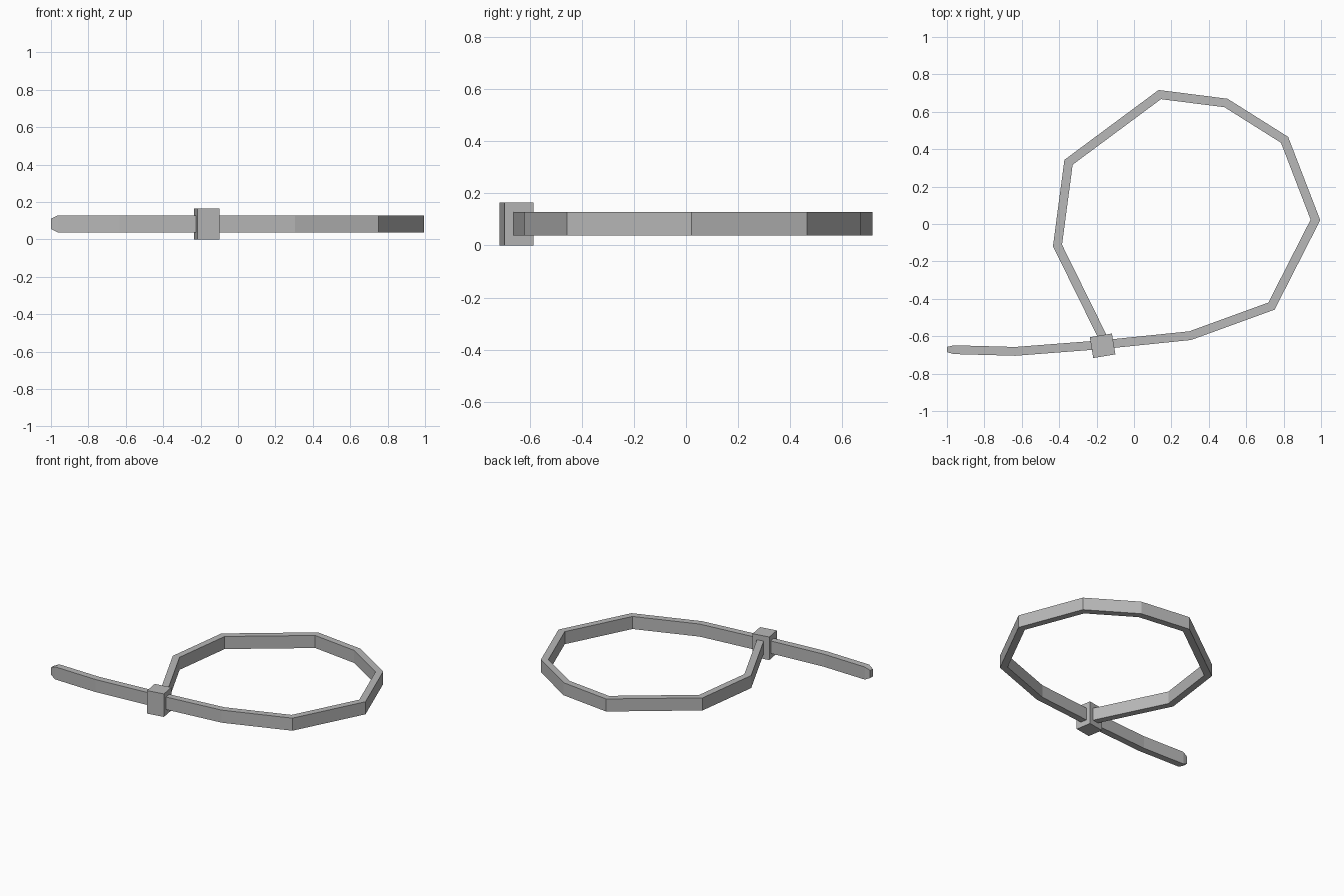
import bpy, bmesh, math
from mathutils import Vector

cube = bpy.data.objects.get("Cube")
if cube:
    bpy.data.objects.remove(cube, do_unlink=True)

grey = bpy.data.materials.new("light_grey_plastic")
grey.use_nodes = True
colour = (0.48, 0.48, 0.48, 1)
grey.diffuse_color = colour
grey.node_tree.nodes["Principled BSDF"].inputs["Base Color"].default_value = colour

MID_Z = 0.083      # height of the strap's centre line
THICK = 0.047      # strap thickness
TALL = 0.09        # strap width, standing on edge


def add_object(name, bm):
    bmesh.ops.recalc_face_normals(bm, faces=bm.faces)
    mesh = bpy.data.meshes.new(name)
    bm.to_mesh(mesh)
    bm.free()
    mesh.materials.append(grey)
    obj = bpy.data.objects.new(name, mesh)
    bpy.context.collection.objects.link(obj)
    return obj


def sweep_strap(name, path, tip_scale):
    """Sweep a rectangle along a flat path with mitred corners and a narrowed tip."""
    pts = [Vector(p) for p in path]
    bm = bmesh.new()
    rings = []
    for i, p in enumerate(pts):
        before = (p - pts[i - 1]).normalized() if i else None
        after = (pts[i + 1] - p).normalized() if i < len(pts) - 1 else None
        before, after = before or after, after or before
        tangent = (before + after).normalized()
        side = Vector((-tangent.y, tangent.x))
        scale = tip_scale if i == len(pts) - 1 else 1
        half = side * (THICK / 2 * scale / tangent.dot(after))
        h = TALL / 2 * scale
        rings.append([bm.verts.new((p.x + s * half.x, p.y + s * half.y, MID_Z + z))
                      for s, z in ((-1, -h), (1, -h), (1, h), (-1, h))])
    for a, b in zip(rings, rings[1:]):
        for k in range(4):
            n = (k + 1) % 4
            bm.faces.new((a[k], a[n], b[n], b[k]))
    bm.faces.new(rings[0])
    bm.faces.new(rings[-1])
    return add_object(name, bm)


# Strap: from the head clockwise round the loop, back through the head to the tail
sweep_strap("strap", [
    (-0.165, -0.61), (-0.409, -0.115), (-0.35, 0.33), (0.138, 0.692),
    (0.492, 0.647), (0.805, 0.45), (0.97, 0.022), (0.735, -0.439),
    (0.30, -0.597), (-0.168, -0.645), (-0.635, -0.681),
    (-0.963, -0.672), (-1.0, -0.671)], 0.6)

# Locking head: a slightly turned block
bm = bmesh.new()
bmesh.ops.create_cube(bm, size=1)
bmesh.ops.scale(bm, vec=(0.12, 0.113, 0.165), verts=bm.verts)
head = add_object("locking_head", bm)
head.location = (-0.168, -0.651, 0.0825)
head.rotation_euler.z = math.radians(9.5)
